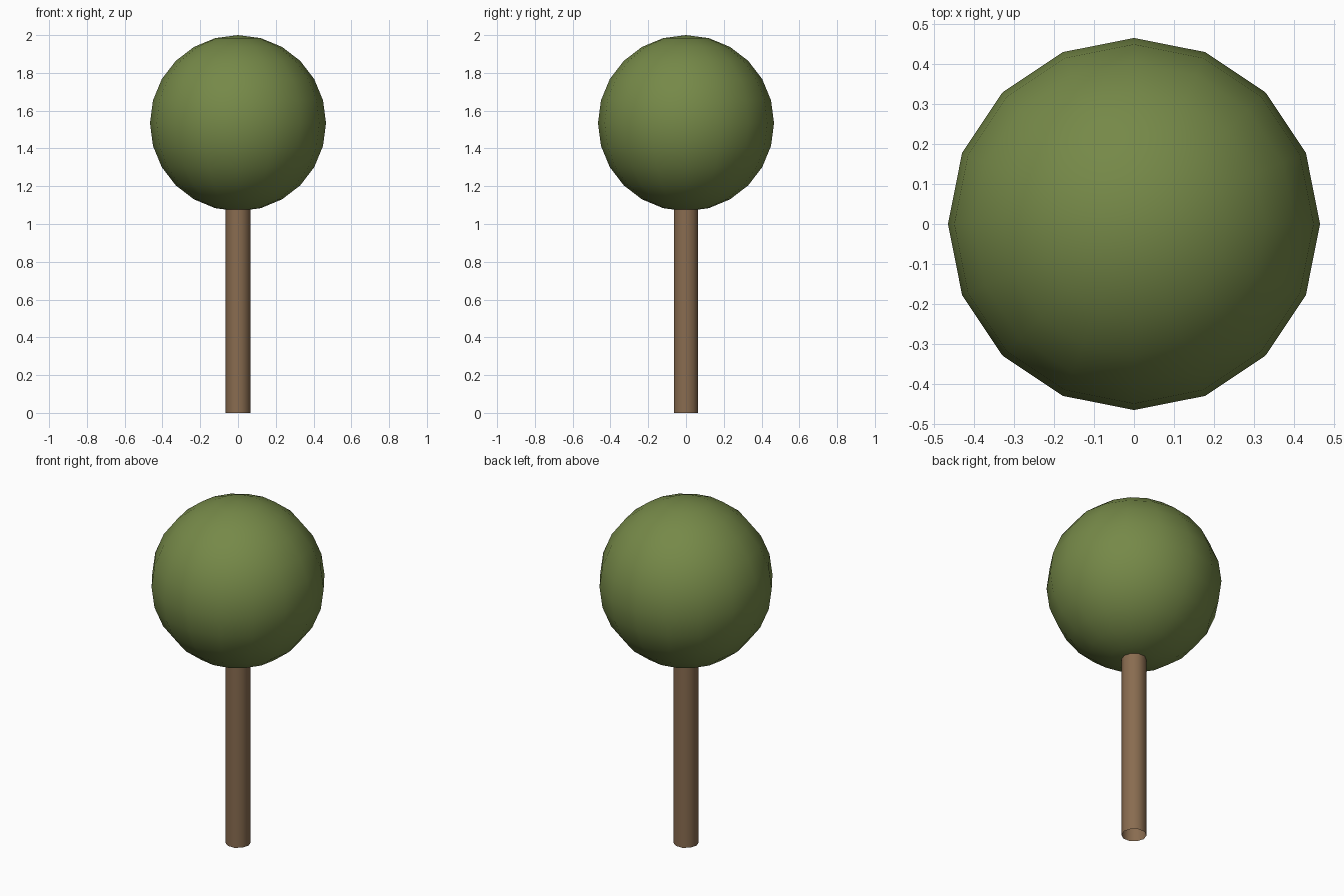
import bpy
import math

if "Cube" in bpy.data.objects:
    bpy.data.objects.remove(bpy.data.objects["Cube"])


def finish(obj, name, color):
    """Name the part, smooth it and give it a plain colour."""
    obj.name = name
    mat = bpy.data.materials.new(name + "_material")
    mat.diffuse_color = color
    mat.use_nodes = True
    mat.node_tree.nodes["Principled BSDF"].inputs["Base Color"].default_value = mat.diffuse_color
    obj.data.materials.append(mat)
    bpy.ops.object.shade_smooth_by_angle(angle=math.radians(50))


# Trunk: open ten-sided tube with corners on the x axis, running into the crown
TRUNK_TOP = 1.10
bpy.ops.mesh.primitive_cylinder_add(
    vertices=10, radius=0.067, depth=TRUNK_TOP, end_fill_type='NOTHING',
    location=(0, 0, TRUNK_TOP / 2), rotation=(0, 0, math.pi / 2))
finish(bpy.context.object, "trunk", (0.25, 0.15, 0.08, 1))

# Crown: round ball of leaves
CROWN_RADIUS = 0.466
bpy.ops.mesh.primitive_uv_sphere_add(
    segments=16, ring_count=12, radius=CROWN_RADIUS,
    location=(0, 0, 2 - CROWN_RADIUS))
finish(bpy.context.object, "leaf_crown", (0.18, 0.25, 0.065, 1))
